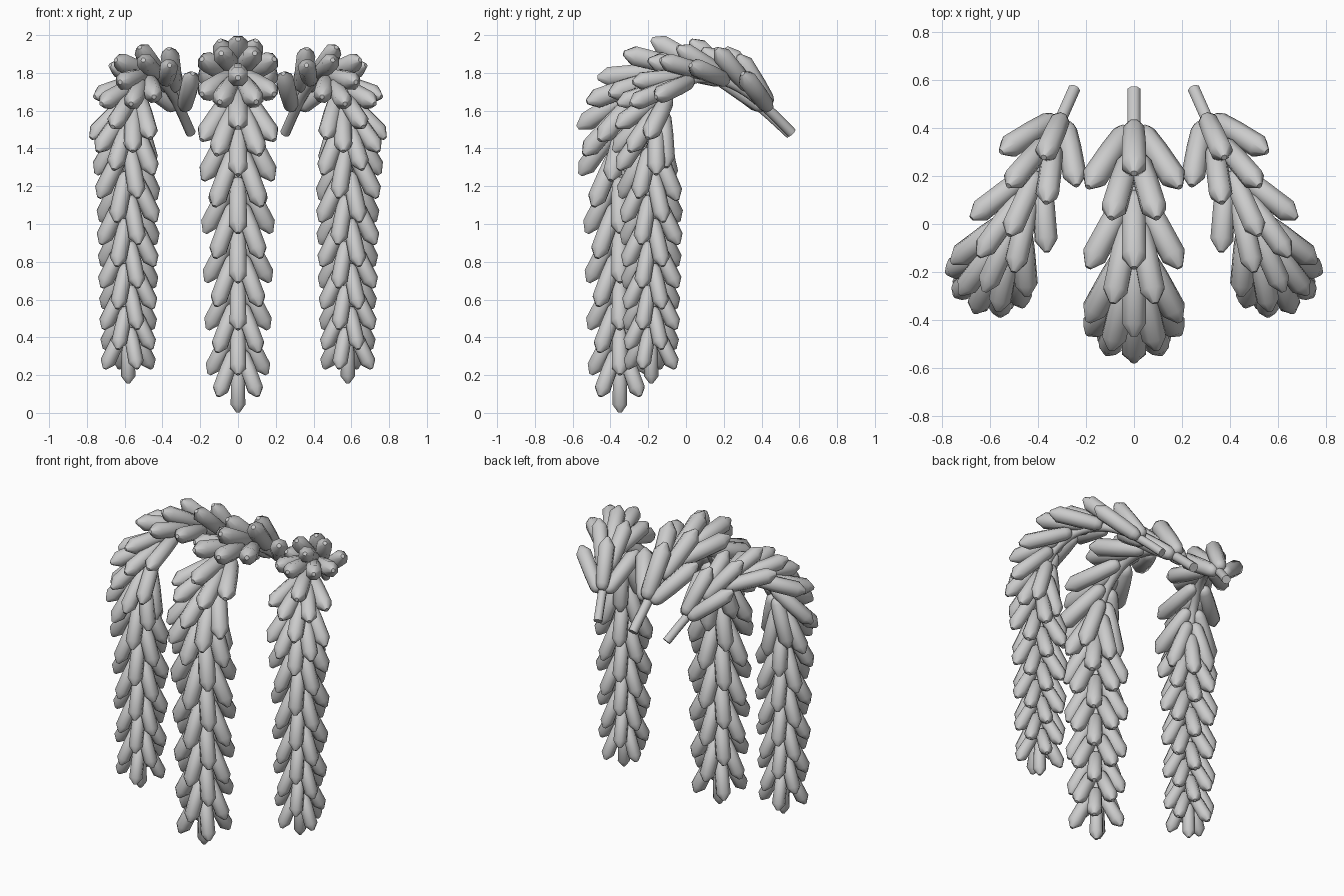
import bpy, bmesh, math
from mathutils import Vector, Matrix

if "Cube" in bpy.data.objects:
    bpy.data.objects.remove(bpy.data.objects["Cube"])

START = Vector((0, 0.555, 1.475))
# arching then hanging stem path, as (y, z)
PATH = [(0.555, 1.475), (0.42, 1.598), (0.29, 1.70), (0.14, 1.775), (0.0, 1.80),
        (-0.13, 1.775), (-0.25, 1.69), (-0.32, 1.56), (-0.347, 1.39), (-0.35, 1.15),
        (-0.35, 0.85), (-0.35, 0.55), (-0.35, 0.25)]
# leaf profile: (fraction of length, fraction of radius)
LEAF = [(0.0, 0.35), (0.04, 0.65), (0.12, 0.85), (0.4, 0.96), (0.84, 1.0), (1.0, 0.25)]
SIDES = 8
# distances between leaf whorls: wide on the rise, tight in the bend, then easing downwards
GAPS = [0.16] * 2 + [0.115] * 2 + [0.09] * 4 + [0.145 - 0.0028 * i for i in range(9)]


def smooth_path(ctrl, steps=12):
    """Catmull-Rom samples through the control points, relative to START."""
    p = [Vector((0, y, z)) - START for y, z in ctrl]
    p = [2 * p[0] - p[1]] + p + [2 * p[-1] - p[-2]]
    out = []
    for i in range(1, len(p) - 2):
        a, b, c, d = p[i - 1:i + 3]
        for k in range(steps):
            t = k / steps
            out.append(0.5 * (2 * b + (c - a) * t + (2 * a - 5 * b + 4 * c - d) * t * t
                              + (3 * b - a - 3 * c + d) * t ** 3))
    out.append(p[-2])
    return out


def at_length(pts, s):
    """Point and tangent at arc length s."""
    for a, b in zip(pts, pts[1:]):
        n = (b - a).length
        if s <= n:
            break
        s -= n
    d = (b - a).normalized()
    return a + d * min(s, n), d


def lathe(bm, profile, places):
    """Skin rings of given radius at given (centre, u, v) places, with end caps."""
    rings = []
    for r, (c, u, v) in zip(profile, places):
        rings.append([bm.verts.new(c + r * (u * math.cos(a) + v * math.sin(a)))
                      for a in (2 * math.pi * (k + 0.5) / SIDES for k in range(SIDES))])
    for lo, hi in zip(rings, rings[1:]):
        for k in range(SIDES):
            j = (k + 1) % SIDES
            bm.faces.new((lo[k], lo[j], hi[j], hi[k]))
    bm.faces.new(rings[0][::-1])
    bm.faces.new(rings[-1])


def add_leaf(bm, base, direction, side, length, radius):
    u = (side - direction * side.dot(direction)).normalized()
    v = direction.cross(u)
    lathe(bm, [r * radius for _, r in LEAF],
          [(base + direction * (t * length), u, v) for t, _ in LEAF])


def make_mesh(name, bm):
    bmesh.ops.recalc_face_normals(bm, faces=bm.faces)
    for f in bm.faces:
        f.smooth = True
    for e in bm.edges:
        e.smooth = len(e.link_faces) == 2 and e.calc_face_angle(0) < math.radians(50)
    me = bpy.data.meshes.new(name)
    bm.to_mesh(me)
    bm.free()
    return me


X = Vector((1, 0, 0))
pts = smooth_path(PATH)

# stem tube
bm = bmesh.new()
places = []
for i, p in enumerate(pts):
    t = (pts[min(i + 1, len(pts) - 1)] - pts[max(i - 1, 0)]).normalized()
    places.append((p, X, t.cross(X)))
lathe(bm, [0.03] * len(pts), places)
stem_mesh = make_mesh("stem", bm)

# whorls of four leaves, every second whorl turned by 45 degrees
bm = bmesh.new()
s = 0.212
for i in range(len(GAPS) + 1):
    p, t = at_length(pts, s)
    n = Vector((0, t.z, -t.y))
    f = 1 - 0.26 * max(0, i - 6) / 11
    for k in range(4):
        a = math.radians(90 * k + 45 * (i % 2))
        out = n * math.cos(a) + X * math.sin(a)
        if out.z < -0.5:          # underside of the arch stays bare
            continue
        splay = math.radians(27 - 16 * max(0, out.z))   # upper leaves lie flatter
        d = t * math.cos(splay) + out * math.sin(splay)
        add_leaf(bm, p + out * 0.028, d, t.cross(out), 0.36 * f, 0.055 * (0.3 + 0.7 * f))
    if i < len(GAPS):
        s += GAPS[i]
# leaf at the hanging end
add_leaf(bm, pts[-1] + Vector((0, 0, 0.01)), Vector((0, 0, -1)), X, 0.258, 0.042)
leaf_mesh = make_mesh("leaves", bm)

# middle strand and two smaller, turned side strands
for name, x, y, z, turn, scale in (("middle", 0, 0.555, 1.475, 0, 1.0),
                                   ("right", 0.25, 0.56, 1.482, 24, 0.9),
                                   ("left", -0.25, 0.56, 1.482, -24, 0.9)):
    for part, me in (("stem", stem_mesh), ("leaves", leaf_mesh)):
        ob = bpy.data.objects.new(f"{name}_{part}", me)
        bpy.context.collection.objects.link(ob)
        ob.matrix_world = (Matrix.Translation((x, y, z))
                           @ Matrix.Rotation(math.radians(turn), 4, 'Z')
                           @ Matrix.Scale(scale, 4))
